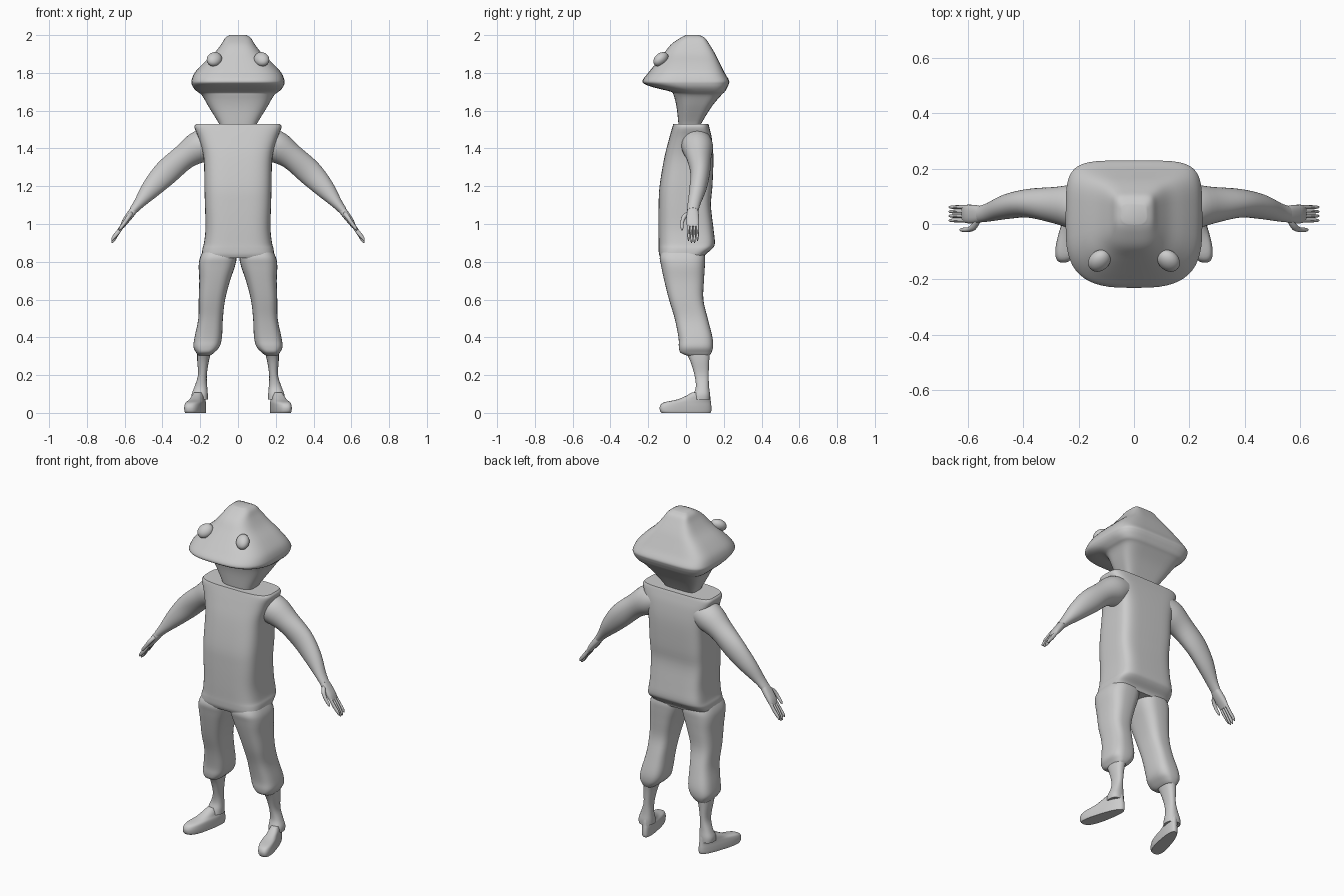
import bpy, bmesh, math
from mathutils import Vector

default_cube = bpy.data.objects.get("Cube")
if default_cube:
    bpy.data.objects.remove(default_cube, do_unlink=True)

grey = bpy.data.materials.new("plain_grey")
grey.use_nodes = True
colour = (0.6, 0.6, 0.6, 1)
grey.diffuse_color = colour
grey.node_tree.nodes["Principled BSDF"].inputs["Base Color"].default_value = colour


def finish(name, bm):
    bmesh.ops.recalc_face_normals(bm, faces=bm.faces[:])
    mesh = bpy.data.meshes.new(name)
    bm.to_mesh(mesh)
    bm.free()
    mesh.materials.append(grey)
    obj = bpy.data.objects.new(name, mesh)
    bpy.context.collection.objects.link(obj)
    bpy.ops.object.select_all(action='DESELECT')
    obj.select_set(True)
    bpy.context.view_layer.objects.active = obj
    bpy.ops.object.shade_smooth_by_angle(angle=math.radians(45))
    return obj


def span(z, x0, x1, y0, y1):
    """Level ring given by its limits: centre x, y, z and two radii."""
    return ((x0 + x1) / 2, (y0 + y1) / 2, z, (x1 - x0) / 2, (y1 - y0) / 2)


def smooth_path(rings, steps):
    """Catmull-Rom interpolation of the ring values."""
    rings = [Vector(r) for r in rings]
    padded = [rings[0]] + rings + [rings[-1]]
    result = []
    for a, b, c, d in zip(padded, padded[1:], padded[2:], padded[3:]):
        for i in range(steps):
            t = i / steps
            result.append(b + (c - a) * (t / 2)
                          + (a * 2 - b * 5 + c * 4 - d) * (t * t / 2)
                          + (b * 3 - a - c * 3 + d) * (t ** 3 / 2))
    return result + [rings[-1]]


def loft(name, rings, front=2, back=2, follow=False, side=1, sides=40, steps=4, shape=None):
    """Skin of rounded rings; follow tilts the rings square to the path."""
    path = smooth_path(rings, steps)
    bm = bmesh.new()
    loops = []
    for i, r in enumerate(path):
        across = Vector((1, 0, 0))
        if follow:
            run = path[min(i + 1, len(path) - 1)] - path[max(i - 1, 0)]
            across = Vector((-run[2], 0, run[0])).normalized()
        loop = []
        for k in range(sides):
            a = math.tau * k / sides
            c, s = math.cos(a), math.sin(a)
            power = 2 / (back if s > 0 else front)
            p = Vector(r[:3]) + across * (r[3] * math.copysign(abs(c) ** power, c))
            p.y += r[4] * math.copysign(abs(s) ** power, s)
            if shape:
                p = shape(p)
            loop.append(bm.verts.new((p.x * side, p.y, p.z)))
        loops.append(loop)
    for low, high in zip(loops, loops[1:]):
        for k in range(sides):
            n = (k + 1) % sides
            bm.faces.new((low[k], low[n], high[n], high[k]))
    bm.faces.new(loops[0])
    bm.faces.new(loops[-1])
    return finish(name, bm)


def level(rows):
    """Rings symmetric in x: height, half width, front and back."""
    return [span(z, -w, w, y0, y1) for z, w, y0, y1 in rows]


# Head with overhanging upper lip, jaw and neck
loft("head", level([
    (1.50, .095, -.035, .07), (1.53, .10, -.04, .08), (1.62, .155, -.05, .135),
    (1.68, .19, -.065, .185), (1.70, .215, -.08, .205), (1.72, .235, -.16, .217),
    (1.74, .245, -.218, .226), (1.76, .246, -.23, .228), (1.80, .23, -.2, .205),
    (1.85, .185, -.16, .18), (1.90, .13, -.12, .155), (1.95, .09, -.08, .125),
    (1.985, .068, -.03, .1), (2.0, .045, .0, .07)]), front=3, back=5, sides=56)

# Shirt-like torso with flat shoulders and overhanging hem
loft("torso", level([
    (.82, .185, -.135, .095), (.84, .19, -.143, .105), (.87, .188, -.145, .14),
    (.90, .18, -.145, .153), (.98, .172, -.146, .145), (1.1, .175, -.145, .132),
    (1.2, .178, -.14, .14), (1.35, .182, -.115, .145), (1.45, .207, -.09, .137),
    (1.51, .23, -.073, .124), (1.53, .222, -.067, .118)]), front=3.5, back=5, sides=56)


def turn_out(p):
    """Broaden the toe and swing it outward."""
    return Vector((.22 + (p.x - .22) * (1 - 1.5 * p.y) - .25 * p.y, p.y, p.z))


for label, side in (("left", 1), ("right", -1)):
    # Eye
    bm = bmesh.new()
    bmesh.ops.create_uvsphere(bm, u_segments=24, v_segments=16, radius=.04)
    for v in bm.verts:
        v.co = Vector((side * (.125 + v.co.x - .2 * v.co.y),
                       -.133 + v.co.y, 1.872 + v.co.z * .9 + v.co.y * .3))
    finish(label + "_eye", bm)

    # Trouser leg with gathered cuff
    loft(label + "_trouser", [
        span(.89, .02, .165, -.11, .08), span(.83, .008, .198, -.138, .1),
        span(.78, .015, .208, -.132, .1), span(.7, .042, .205, -.115, .095),
        span(.6, .068, .208, -.09, .092), span(.5, .08, .21, -.06, .115),
        span(.4, .085, .23, -.04, .14), span(.35, .098, .236, -.038, .143),
        span(.32, .125, .222, -.03, .135), span(.305, .145, .212, .0, .125)],
        front=3, back=3, side=side)

    # Ankle
    loft(label + "_ankle", [
        span(.34, .135, .215, -.015, .13), span(.28, .153, .216, .02, .123),
        span(.2, .165, .212, .045, .12), span(.14, .163, .23, .052, .122),
        span(.1, .16, .245, .04, .127), span(.07, .16, .245, .035, .127)],
        front=2.4, back=2.4, side=side, sides=28)

    # Shoe
    loft(label + "_shoe", [
        span(.0, .182, .26, -.13, .13), span(.012, .18, .262, -.138, .134),
        span(.035, .18, .262, -.138, .134), span(.055, .182, .26, -.118, .132),
        span(.07, .188, .258, -.05, .13), span(.09, .193, .256, .0, .128),
        span(.108, .2, .25, .03, .125)],
        front=2.6, back=2.6, side=side, shape=turn_out)

    # Arm
    loft(label + "_arm", [
        (.12, .055, 1.435, .07, .075), (.2, .06, 1.41, .085, .083),
        (.285, .068, 1.355, .068, .066), (.38, .075, 1.272, .067, .052),
        (.46, .063, 1.187, .052, .045), (.525, .043, 1.108, .029, .034),
        (.555, .036, 1.072, .022, .03)], follow=True, side=side)

    # Palm
    loft(label + "_palm", [
        (.548, .036, 1.08, .02, .027), (.57, .035, 1.05, .02, .033),
        (.598, .036, 1.012, .017, .034), (.615, .037, .983, .011, .031)],
        front=2.5, back=2.5, follow=True, side=side, sides=24)

    # Four fingers and a thumb
    for i in range(4):
        y = .013 + i * .016
        drop = .012 if i in (0, 3) else 0
        loft(f"{label}_finger_{i + 1}", [
            (.605, y, 1.0, .01, .007), (.635, y, .957, .011, .007),
            (.66, y, .915 + drop, .009, .006), (.668, y, .9 + drop, .003, .002)],
            follow=True, side=side, sides=12)
    loft(label + "_thumb", [
        (.562, .018, 1.062, .012, .014), (.578, -.008, 1.04, .012, .014),
        (.598, -.02, 1.01, .01, .009), (.622, -.021, .978, .008, .007),
        (.63, -.021, .967, .002, .002)], follow=True, side=side, sides=12)
